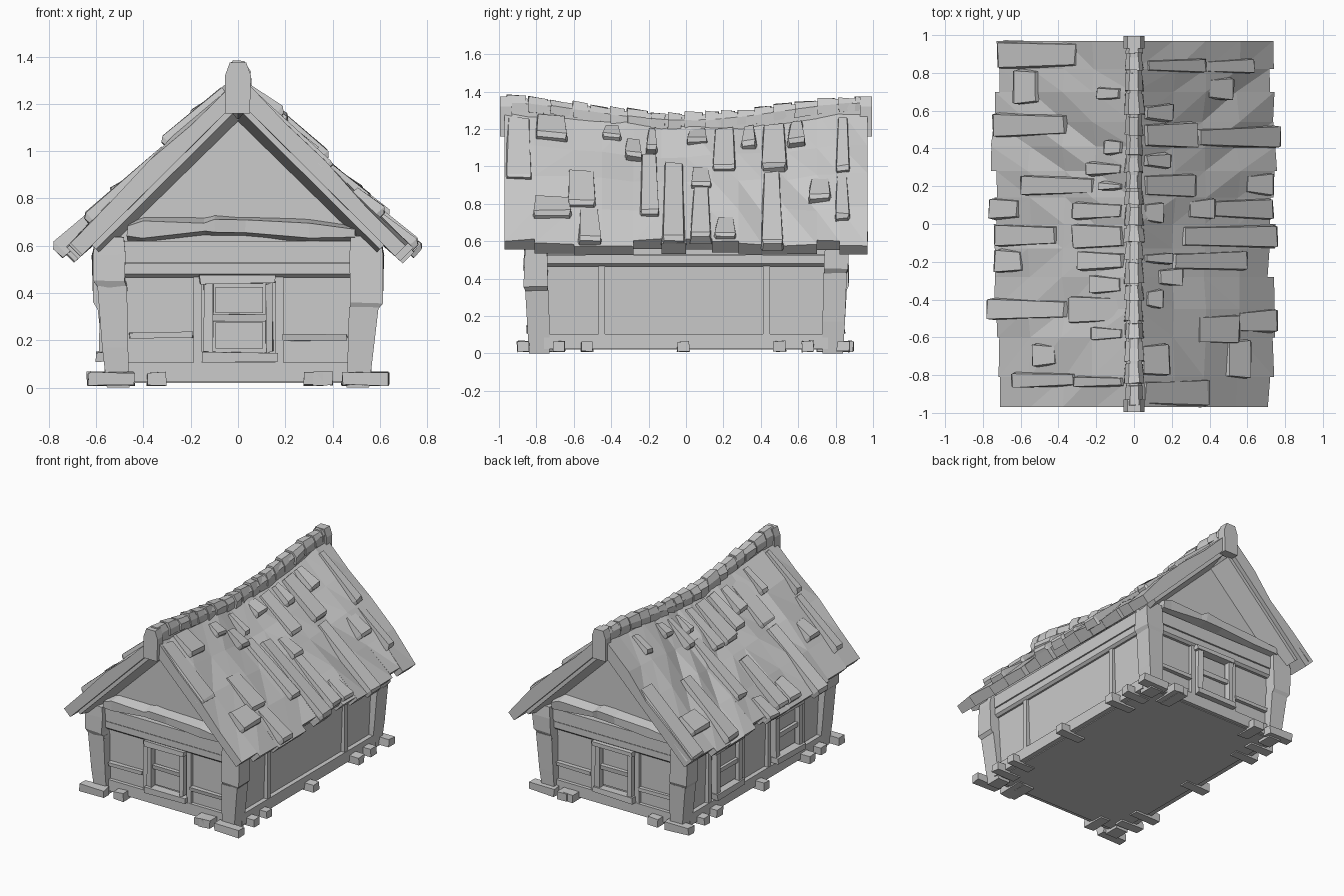
import bpy, bmesh, random
from math import cos, pi
from mathutils import Matrix, Vector

if "Cube" in bpy.data.objects:
    bpy.data.objects.remove(bpy.data.objects["Cube"])

random.seed(7)
R = random.uniform


def finish(bm, name):
    bmesh.ops.recalc_face_normals(bm, faces=bm.faces)
    me = bpy.data.meshes.new(name)
    bm.to_mesh(me)
    bm.free()
    ob = bpy.data.objects.new(name, me)
    bpy.context.collection.objects.link(ob)
    return ob


def loft(bm, sections, jit=0.0):
    """Skin a closed solid through rings of equal point count."""
    rings = [[bm.verts.new(Vector(p) + Vector((R(-jit, jit), R(-jit, jit), R(-jit, jit)))) for p in s]
             for s in sections]
    n = len(rings[0])
    for a, b in zip(rings, rings[1:]):
        for i in range(n):
            j = (i + 1) % n
            bm.faces.new((a[i], a[j], b[j], b[i]))
    bm.faces.new(rings[0][::-1])
    bm.faces.new(rings[-1])


def quad(x0, x1, y0, y1, z):
    return [(x0, y0, z), (x1, y0, z), (x1, y1, z), (x0, y1, z)]


def box(bm, x0, x1, y0, y1, z0, z1, jit=0.0):
    loft(bm, [quad(x0, x1, y0, y1, z0), quad(x0, x1, y0, y1, z1)], jit)


def sag(y):
    return 0.085 * cos(pi * y / 2) ** 2


def roof(s, t, y, h):
    """Point on roof side s: t out from the ridge, h above the roof plane."""
    zr = 1.30 - sag(y)
    return (s * (t + 0.7 * h), y, zr + (0.585 - zr) * t / 0.72 + 0.7 * h)


# --- house body: closed pentagon prism
bm = bmesh.new()
prof = [(-0.53, 0.02), (0.53, 0.02), (0.55, 0.6), (0, 1.13), (-0.55, 0.6)]
loft(bm, [[(x, y, z) for x, z in prof] for y in (-0.79, 0.79)])
finish(bm, "house_body")

# --- roof: wavy planks, one strip per column, on both sides
edges = [-0.97, -0.81, -0.6, -0.45, -0.28, -0.13, 0, 0.14, 0.28, 0.41, 0.54, 0.7, 0.82, 0.97]
for s, side in ((1, "right"), (-1, "left")):
    bm = bmesh.new()
    rows = (0, 0.2, 0.36, 0.54, 0.72)
    height = [[R(0, 0.035) for _ in rows] for _ in edges]   # shared along seams
    for k, (y0, y1) in enumerate(zip(edges, edges[1:])):
        end = R(-0.02, 0.02)
        secs = []
        for r, t in enumerate(rows):
            t += end * (t > 0.7)
            a, b = height[k][r], height[k + 1][r]
            secs.append([roof(s, t, y0, a), roof(s, t, y1, b),
                         roof(s, t, y1, -0.06), roof(s, t, y0, -0.06)])
        loft(bm, secs)
        bmesh.ops.triangulate(bm, faces=bm.faces[:])
    finish(bm, "roof_planks_" + side)

# --- raised shingles: inner x, outer x, y from, y to
right = [(.06, .35, .8, .88), (.35, .61, .79, .88), (.38, .5, .65, .78), (.05, .18, .54, .64),
         (.05, .31, .4, .54), (.33, .75, .4, .52), (.05, .17, .29, .38), (.05, .3, .14, .27),
         (.58, .71, .15, .27), (.04, .13, 0, .12), (.28, .4, .02, .14), (.4, .71, .02, .14),
         (.25, .73, -.13, 0), (.05, .18, -.22, -.15), (.2, .57, -.25, -.14), (.12, .23, -.33, -.23),
         (.05, .13, -.45, -.34), (.33, .53, -.64, -.48), (.54, .73, -.58, -.45),
         (.03, .16, -.81, -.63), (.48, .59, -.82, -.61), (.05, .38, -.97, -.82)]
left = [(.5, .61, .63, .82), (.06, .17, .65, .73), (.35, .72, .46, .59), (.05, .13, .36, .45),
        (.05, .23, .25, .33), (.2, .57, .15, .26), (.05, .16, .17, .23), (.6, .74, .02, .14),
        (.05, .3, .02, .12), (.4, .71, -.12, 0), (.05, .3, -.13, 0), (.58, .71, -.26, -.13),
        (.05, .27, -.25, -.14), (.06, .21, -.37, -.27), (.35, .75, -.51, -.39), (.05, .33, -.53, -.38),
        (.05, .2, -.62, -.54), (.4, .51, -.76, -.63), (.3, .62, -.87, -.78), (.05, .29, -.87, -.8),
        (.3, .71, .82, .97)]
for s, side, tiles in ((1, "right", right), (-1, "left", left)):
    bm = bmesh.new()
    for t0, t1, y0, y1 in tiles:
        secs = []
        k = 0.6 if y1 - y0 > 0.14 and t1 - t0 > 0.25 else 1.0     # broad plates lie flatter
        for t, h, pinch in ((t0, 0.032, 0.012), (t1 - 0.015, 0.06, 0), (t1, 0.042, 0.004)):
            secs.append([roof(s, t, y0 + pinch, -0.01), roof(s, t, y0 + pinch + 0.008, h * k),
                         roof(s, t, y1 - pinch - 0.008, h * k), roof(s, t, y1 - pinch, -0.01)])
        loft(bm, secs, 0.005)
    finish(bm, "shingles_" + side)

# --- rafters between roof edge and gable wall, underside sloping inwards
bm = bmesh.new()
for s in (1, -1):
    for e in (1, -1):
        loft(bm, [[roof(s, t, e * 0.94, -0.05), roof(s, t, e * 0.94, -0.085),
                   roof(s, t, e * 0.78, -0.12), roof(s, t, e * 0.78, -0.05)]
                  for t in (0.08, 0.66)])
finish(bm, "rafters")

# --- ridge: sagging bar, uneven caps and end posts
bm = bmesh.new()


def ridge_ring(y, w, top, low):
    z = 1.38 - sag(y) * 1.1
    return [(-w, y, z - low), (-w, y, z - 0.04), (-w * 0.5, y, z + top),
            (w * 0.5, y, z + top), (w, y, z - 0.04), (w, y, z - low)]


loft(bm, [ridge_ring(-0.97 + 1.94 * i / 12, 0.042, -0.012, 0.13) for i in range(13)])
finish(bm, "ridge_bar")
bm = bmesh.new()
y = -0.96
while y < 0.93:
    y2 = min(y + R(0.08, 0.13), 0.97)
    w, top = R(0.045, 0.056), R(-0.006, 0.006)
    loft(bm, [ridge_ring(y, w, top, 0.085), ridge_ring(y2 - 0.015, w - 0.008, top - 0.006, 0.085)], 0.004)
    y = y2
finish(bm, "ridge_caps")
bm = bmesh.new()
for e in (1, -1):
    ring = [(-0.055, 1.16), (0.05, 1.16), (0.055, 1.32), (0.035, 1.375), (-0.035, 1.375), (-0.055, 1.32)]
    loft(bm, [[(x, e * y, z) for x, z in ring] for y in (0.93, 0.995)])
finish(bm, "ridge_end_posts")

# --- chunky corner posts made of two rough timbers
for sx in (1, -1):
    for sy in (1, -1):
        bm = bmesh.new()
        cut = 0.43 if sx * sy > 0 else 0.34

        def ring(x0, x1, y0, y1, z):
            return quad(sx * x0, sx * x1, sy * y0, sy * y1, z)
        loft(bm, [ring(.46, .555, .73, .84, 0), ring(.465, .575, .73, .85, .17),
                  ring(.47, .595, .735, .86, cut)])
        loft(bm, [ring(.47, .585, .74, .85, cut - .02), ring(.475, .61, .74, .87, cut + .02),
                  ring(.475, .615, .74, .865, .56), ring(.48, .6, .74, .86, .64)], 0.005)
        finish(bm, "corner_post")

# --- rough tie beams across both gables
for e in (1, -1):
    bm = bmesh.new()
    beam = ((-.47, .625, .70), (-.4, .62, .73), (-.14, .645, .72), (-.1, .65, .735),
            (.03, .64, .725), (.3, .615, .72), (.5, .62, .69))
    loft(bm, [[(-e * x, e * .76, z0 - .01), (-e * x, e * .865, z0 + .012), (-e * x, e * .87, z1 - .02),
               (-e * x, e * .76, z1)] for x, z0, z1 in beam], 0.006)
    finish(bm, "gable_tie_beam")


# --- wall trim, modelled for a wall facing -y and then turned into place
def window(bm, c):
    for a, b, z0, z1, d in ((-.16, .16, .44, .475, .055), (-.15, .165, .11, .15, .06),
                            (-.145, -.105, .15, .44, .045), (.115, .15, .15, .44, .045),
                            (-.11, .12, .28, .31, .035)):
        box(bm, c + a, c + b, -d, .02, z0, z1, 0.005)
    for z0, z1 in ((.165, .275), (.315, .425)):
        box(bm, c - .095, c + .105, -.018, .02, z0, z1)


def wall(name, angle, dist, half, uprights, windows, bands):
    bm = bmesh.new()
    box(bm, -half, half, -.025, .02, .025, .105)
    loft(bm, [quad(-half, half, -d, .02, z) for d, z in ((.018, .465), (.035, .48), (.035, .525))])
    box(bm, -half, half, -.04, .02, .53, .62)
    for u in uprights:
        box(bm, u - .018, u + .018, -.022, .02, .1, .48)
    for a, b, z in bands:
        box(bm, a, b, -.03, .02, z, z + .025, 0.004)
    for c in windows:
        window(bm, c)
    bm.transform(Matrix.Rotation(angle, 4, 'Z') @ Matrix.Translation((0, -dist, 0)))
    finish(bm, name)


planks = [(-.46, -.19, .21), (.19, .46, .2)]
wall("front_wall_trim", 0, .79, .48, (-.17, .175), (0,), planks)
wall("back_wall_trim", pi, .79, .48, (-.17, .175), (0,), planks)
wall("right_wall_trim", pi / 2, .54, .76, (-.45, .43), (), [])
wall("left_wall_trim", -pi / 2, .54, .76, (-.53, -.15, .15, .53), (-.34, .34), [])

# --- stub ends of the floor joists
bm = bmesh.new()
for s in (1, -1):
    for y in (-.87, -.68, -.53, -.015, .5, .65, .84):
        o = R(-.02, .01)
        box(bm, s * .44, s * (.635 + o), y - .033, y + .033, .01, .065, 0.004)
    for x in (-.345, .32, .36):
        box(bm, x - .04, x + .04, s * .7, s * R(.87, .905), .01, .065, 0.004)
finish(bm, "floor_joists")
